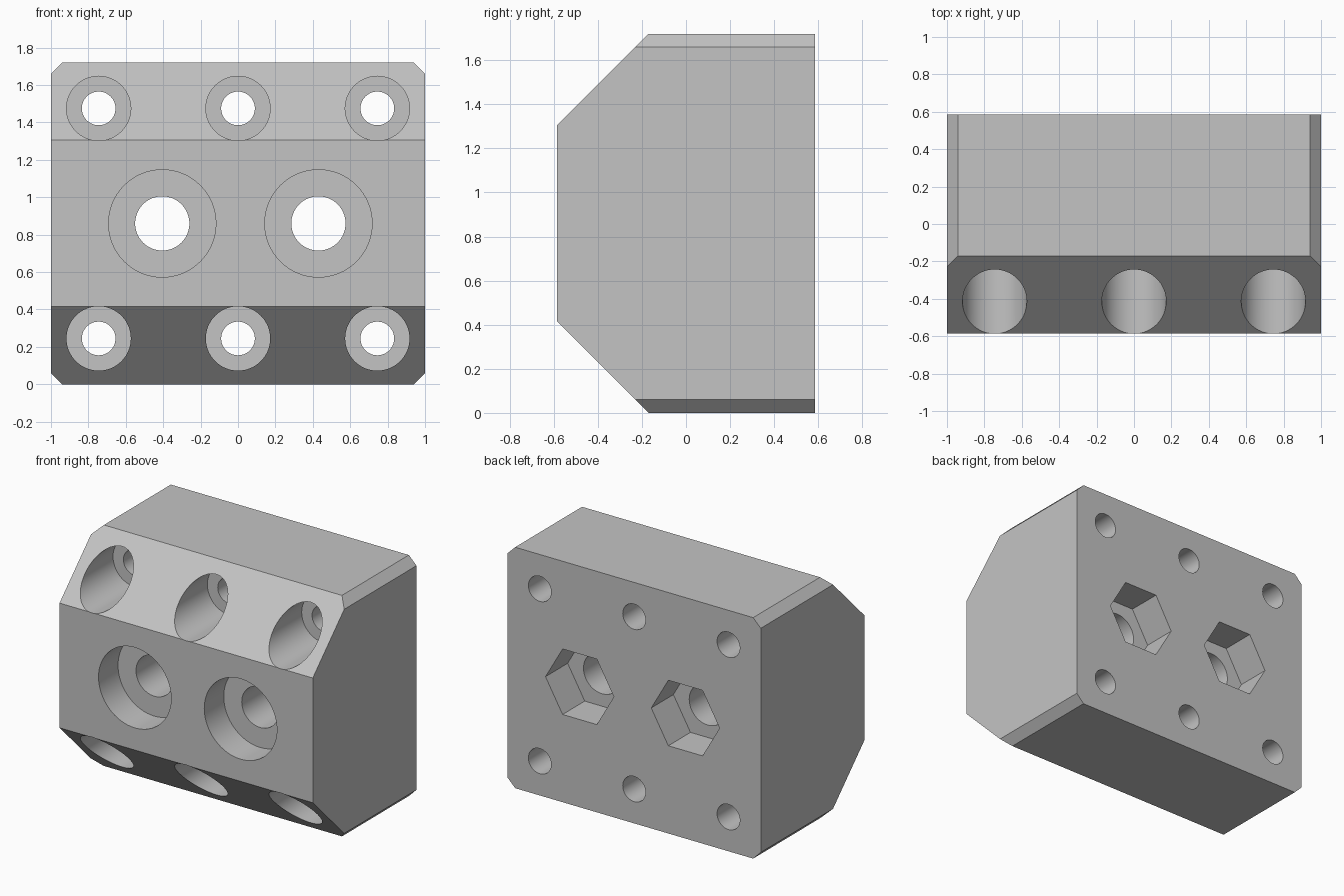
import bpy, bmesh
from math import pi, cos, sin, radians

if "Cube" in bpy.data.objects:
    bpy.data.objects.remove(bpy.data.objects["Cube"], do_unlink=True)

HALF_W, HALF_D, HEIGHT = 1.0, 0.585, 1.72
SLOPE, EDGE = 0.415, 0.06

grey = bpy.data.materials.new("plain grey")
grey.use_nodes = True
colour = (0.55, 0.55, 0.55, 1)
grey.diffuse_color = colour
grey.node_tree.nodes["Principled BSDF"].inputs["Base Color"].default_value = colour


def prism(name, start, travel):
    """Extrude a closed outline of 3D points along a vector."""
    bm = bmesh.new()
    face = bm.faces.new([bm.verts.new(p) for p in start])
    result = bmesh.ops.extrude_face_region(bm, geom=[face])
    moved = [g for g in result["geom"] if isinstance(g, bmesh.types.BMVert)]
    bmesh.ops.translate(bm, verts=moved, vec=travel)
    bmesh.ops.recalc_face_normals(bm, faces=bm.faces)
    mesh = bpy.data.meshes.new(name)
    bm.to_mesh(mesh)
    bm.free()
    mesh.materials.append(grey)
    obj = bpy.data.objects.new(name, mesh)
    bpy.context.collection.objects.link(obj)
    return obj


def bore(name, x, z, radius, y0, y1, sides=64):
    """Cutter running front to back."""
    ring = [(x + radius * cos(2 * pi * i / sides), y0,
             z + radius * sin(2 * pi * i / sides)) for i in range(sides)]
    return prism(name, ring, (0, y1 - y0, 0))


def cut(body, cutter, operation="DIFFERENCE"):
    cutter.hide_render = True
    mod = body.modifiers.new(cutter.name, "BOOLEAN")
    mod.object, mod.operation, mod.solver = cutter, operation, "EXACT"
    bpy.context.view_layer.objects.active = body
    bpy.ops.object.modifier_apply(modifier=mod.name)
    bpy.data.objects.remove(cutter, do_unlink=True)


# Block with sloped front shoulders
side = [(-HALF_D, SLOPE), (SLOPE - HALF_D, 0), (HALF_D, 0),
        (HALF_D, HEIGHT), (SLOPE - HALF_D, HEIGHT), (-HALF_D, HEIGHT - SLOPE)]
block = prism("clamp_block", [(-HALF_W, y, z) for y, z in side], (2 * HALF_W, 0, 0))

# Chamfered long edges
w, e, h = HALF_W, EDGE, HEIGHT
front = [(-w, e), (e - w, 0), (w - e, 0), (w, e),
         (w, h - e), (w - e, h), (e - w, h), (-w, h - e)]
cut(block, prism("edge_chamfer", [(x, -1, z) for x, z in front], (0, 2, 0)), "INTERSECT")

# Six counterbored screw holes through the shoulders
for x in (-0.745, 0, 0.745):
    for z in (0.245, 1.475):
        cut(block, bore("screw_head_recess", x, z, 0.172, -1, -0.10))
        cut(block, bore("screw_hole", x, z, 0.09, -0.3, 1))

# Two large bolt holes with hexagonal nut pockets at the back
for x in (-0.405, 0.43):
    cut(block, bore("bolt_head_recess", x, 0.86, 0.287, -1, 0.22 - HALF_D))
    cut(block, bore("bolt_hole", x, 0.86, 0.145, -0.7, 0.5))
    cut(block, bore("nut_pocket", x, 0.86, 0.27, HALF_D - 0.25, 1, 6))

# Smooth bores, crisp edges
bpy.ops.object.select_all(action="DESELECT")
block.select_set(True)
bpy.context.view_layer.objects.active = block
bpy.ops.object.shade_smooth_by_angle(angle=radians(30))
